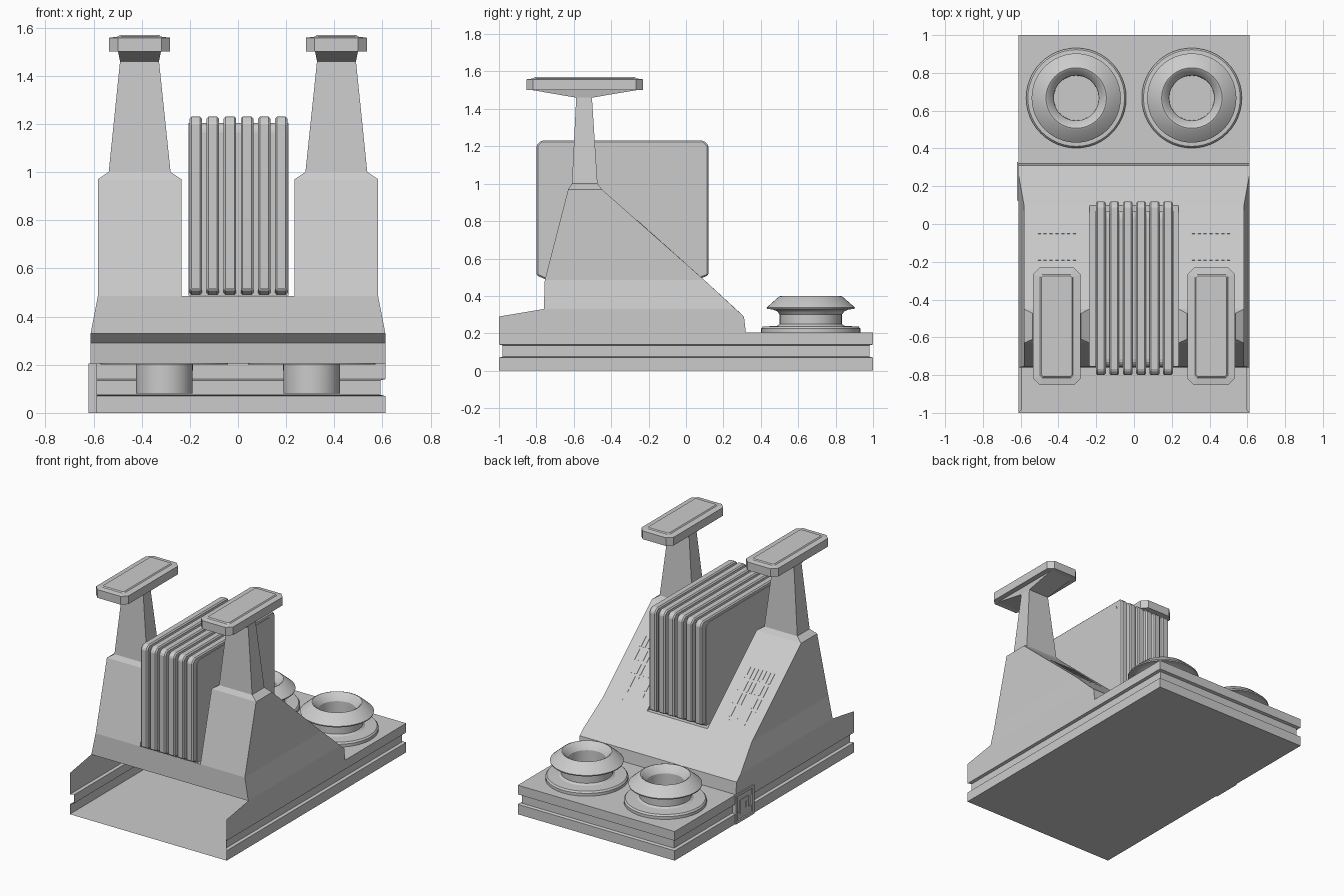
import bpy, bmesh, math
from mathutils import Vector, Matrix

cube = bpy.data.objects.get("Cube")
if cube:
    bpy.data.objects.remove(cube)

grey = bpy.data.materials.new("light_grey")
grey.use_nodes = True
COLOUR = (0.6, 0.6, 0.6, 1)
grey.diffuse_color = COLOUR
grey.node_tree.nodes["Principled BSDF"].inputs["Base Color"].default_value = COLOUR


def finish(bm, name, mirror=False, bevel=0, smooth=False):
    bmesh.ops.remove_doubles(bm, verts=bm.verts, dist=1e-4)
    bmesh.ops.recalc_face_normals(bm, faces=bm.faces)
    me = bpy.data.meshes.new(name)
    bm.to_mesh(me)
    bm.free()
    me.materials.append(grey)
    ob = bpy.data.objects.new(name, me)
    bpy.context.collection.objects.link(ob)
    if mirror:
        ob.modifiers.new("mirror", 'MIRROR')
    if bevel:
        mod = ob.modifiers.new("bevel", 'BEVEL')
        mod.width, mod.segments = bevel, 1
        mod.limit_method = 'ANGLE'
    if smooth:
        bpy.ops.object.select_all(action='DESELECT')
        ob.select_set(True)
        bpy.context.view_layer.objects.active = ob
        bpy.ops.object.shade_smooth_by_angle(angle=math.radians(30))
    return ob


def face(bm, *pts):
    return bm.faces.new([bm.verts.new(p) for p in pts])


def loft(bm, rings, cap=False):
    """Bridge closed rings of equal length; cap both ends if asked."""
    for a, b in zip(rings, rings[1:]):
        for i in range(len(a)):
            j = (i + 1) % len(a)
            face(bm, a[i], a[j], b[j], b[i])
    if cap:
        face(bm, *rings[0])
        face(bm, *rings[-1])


def rect(x0, x1, y0, y1, z, cut=0):
    """Rectangle ring at height z, optionally with cut corners."""
    if not cut:
        return [(x0, y0, z), (x1, y0, z), (x1, y1, z), (x0, y1, z)]
    c = cut
    return [(x0 + c, y0, z), (x1 - c, y0, z), (x1, y0 + c, z), (x1, y1 - c, z),
            (x1 - c, y1, z), (x0 + c, y1, z), (x0, y1 - c, z), (x0, y0 + c, z)]


W, SIDE, INNER = 0.612, 0.582, 0.235   # half widths: base, tower outside, tower inside
GROOVE = 0.02

# Base tray: floor, grooved side and back walls, rear deck, open front
bm = bmesh.new()
levels = [(0, 0), (0.07, 0), (0.075, GROOVE), (0.135, GROOVE), (0.14, 0), (0.205, 0)]
for (z0, d0), (z1, d1) in zip(levels, levels[1:]):
    lo, hi = [[(W - d, d - 1, z), (W - d, 1 - d, z), (0, 1 - d, z)]
              for z, d in ((z0, d0), (z1, d1))]
    for i in range(2):
        face(bm, lo[i], lo[i + 1], hi[i + 1], hi[i])
face(bm, (0, -1, 0), (W, -1, 0), (W, 1, 0), (0, 1, 0))
face(bm, (0, 0.32, 0.205), (W, 0.32, 0.205), (W, 1, 0.205), (0, 1, 0.205))
finish(bm, "base_tray", mirror=True)

# Hollow housing: (y, z) outline corners, lowest first
foot, knee = (0.32, 0.205), (0.31, 0.29)
low_b, low_f = (0.265, 0.33), (-0.76, 0.33)
mid_b, mid_f = (0.098, 0.485), (-0.755, 0.485)
top_b, top_f = (-0.45, 0.97), (-0.63, 0.97)


def at(x, *yz):
    return [(x, *p) for p in yz]


bm = bmesh.new()
face(bm, *at(W, (-1, 0.205), foot, knee, low_b, low_f, (-1, 0.29)))
face(bm, *at(W, low_f, low_b), *at(SIDE, mid_b, mid_f))
for x in (SIDE, INNER):
    face(bm, *at(x, mid_f, mid_b, top_b, top_f))
face(bm, *at(0, foot), *at(W, foot, knee), *at(0, knee))
face(bm, *at(0, knee), *at(W, knee, low_b), *at(SIDE, mid_b), *at(INNER, mid_b), *at(0, mid_b))
face(bm, *at(0, low_f), *at(W, low_f), *at(SIDE, mid_f), *at(INNER, mid_f), *at(0, mid_f))
for lo, hi in ((mid_b, top_b), (mid_f, top_f)):
    face(bm, *at(INNER, lo), *at(SIDE, lo, hi), *at(INNER, hi))
face(bm, *at(0, mid_f), *at(INNER, mid_f, mid_b), *at(0, mid_b))
finish(bm, "housing", mirror=True)

# Tower necks: shoulder, tapering shaft and flared support
bm = bmesh.new()
loft(bm, [rect(INNER, SIDE, -0.63, -0.45, 0.97),
          rect(0.28, 0.537, -0.61, -0.473, 1.0),
          rect(0.328, 0.49, -0.587, -0.503, 1.46),
          rect(0.32, 0.498, -0.82, -0.265, 1.5)])
finish(bm, "tower_necks", mirror=True)

# Tower heads: cut-corner slab with a raised top plate
bm = bmesh.new()
loft(bm, [rect(0.282, 0.535, -0.853, -0.23, 1.5, 0.036),
          rect(0.282, 0.535, -0.853, -0.23, 1.558, 0.036),
          rect(0.322, 0.497, -0.815, -0.268, 1.563, 0.01),
          rect(0.328, 0.491, -0.808, -0.274, 1.57, 0.01)], cap=True)
finish(bm, "tower_heads", mirror=True)


def slab(name, outline, x, half, bevel=0):
    """Extrude a (y, z) outline sideways about x."""
    bm = bmesh.new()
    loft(bm, [at(x - half, *outline), at(x + half, *outline)], cap=True)
    return finish(bm, name, bevel=bevel)


# Cooling block: core with rounded top corners and six fins
core = [(-0.755, 0.487), (0.07, 0.487)]
for cy, start in ((0.03, 0), (-0.715, 90)):
    for k in range(5):
        t = math.radians(start + k * 22.5)
        core.append((cy + 0.04 * math.cos(t), 1.165 + 0.04 * math.sin(t)))
slab("cooling_core", core, 0.002, 0.207)

fin = [(-0.755, 0.49), (-0.8, 0.51), (-0.8, 1.205), (-0.775, 1.23),
       (0.095, 1.23), (0.12, 1.205), (0.12, 0.51), (0.07, 0.49)]
for i in range(6):
    slab("cooling_fin", fin, 0.002 + (i - 2.5) * 0.071, 0.026, bevel=0.008)

# Rear exhausts: flange, neck, flared cap and sunken tube
profile = [(0.265, 0.2), (0.265, 0.225), (0.256, 0.236), (0.18, 0.24), (0.166, 0.25),
           (0.166, 0.3), (0.18, 0.318), (0.205, 0.328), (0.234, 0.33), (0.236, 0.338),
           (0.17, 0.396), (0.16, 0.4), (0.15, 0.395), (0.12, 0.35), (0.117, 0.08), (0, 0.08)]
for side in (-1, 1):
    bm = bmesh.new()
    verts = [bm.verts.new((r, 0, z)) for r, z in profile]
    edges = [bm.edges.new(pair) for pair in zip(verts, verts[1:])]
    bmesh.ops.spin(bm, geom=verts + edges, cent=(0, 0, 0), axis=(0, 0, 1),
                   angle=math.tau, steps=48)
    ob = finish(bm, "exhaust", smooth=True)
    ob.location = (side * 0.306, 0.667, 0)

# Grilles: rows of thin slats lying on the rear slope
slope = Vector((0, top_b[0] - knee[0], top_b[1] - knee[1])).normalized()
normal = Vector((0, slope.z, -slope.y))
bm = bmesh.new()
for row in range(5):
    y = 0.045 - row * 0.07
    z = knee[1] + (knee[0] - y) * slope.z / -slope.y
    for col in range(7):
        centre = Vector((0.315 + col * 0.031, y, z))
        turn = Matrix((Vector((1, 0, 0)), slope, normal)).transposed().to_4x4()
        bmesh.ops.create_cube(bm, size=1, matrix=Matrix.Translation(centre) @ turn
                              @ Matrix.Diagonal((0.016, 0.078, 0.008, 1)))
finish(bm, "grille_slats", mirror=True)

# Access panel on one side: framed box with a recessed door and handle
bm = bmesh.new()
loft(bm, [rect(-0.62, -0.585, 0.125, 0.328, z) for z in (0, 0.205)], cap=True)
bmesh.ops.remove_doubles(bm, verts=bm.verts, dist=1e-4)
bmesh.ops.recalc_face_normals(bm, faces=bm.faces)
outer = [f for f in bm.faces if f.normal.x < -0.9]
bmesh.ops.inset_region(bm, faces=outer, thickness=0.025, depth=0)
bmesh.ops.inset_region(bm, faces=outer, thickness=0.004, depth=-0.012)
finish(bm, "access_panel")
bm = bmesh.new()
loft(bm, [rect(-0.615, -0.606, 0.18, 0.27, z) for z in (0.05, 0.15)], cap=True)
loft(bm, [rect(-0.619, -0.614, 0.2, 0.215, z) for z in (0.08, 0.12)], cap=True)
finish(bm, "access_door")
